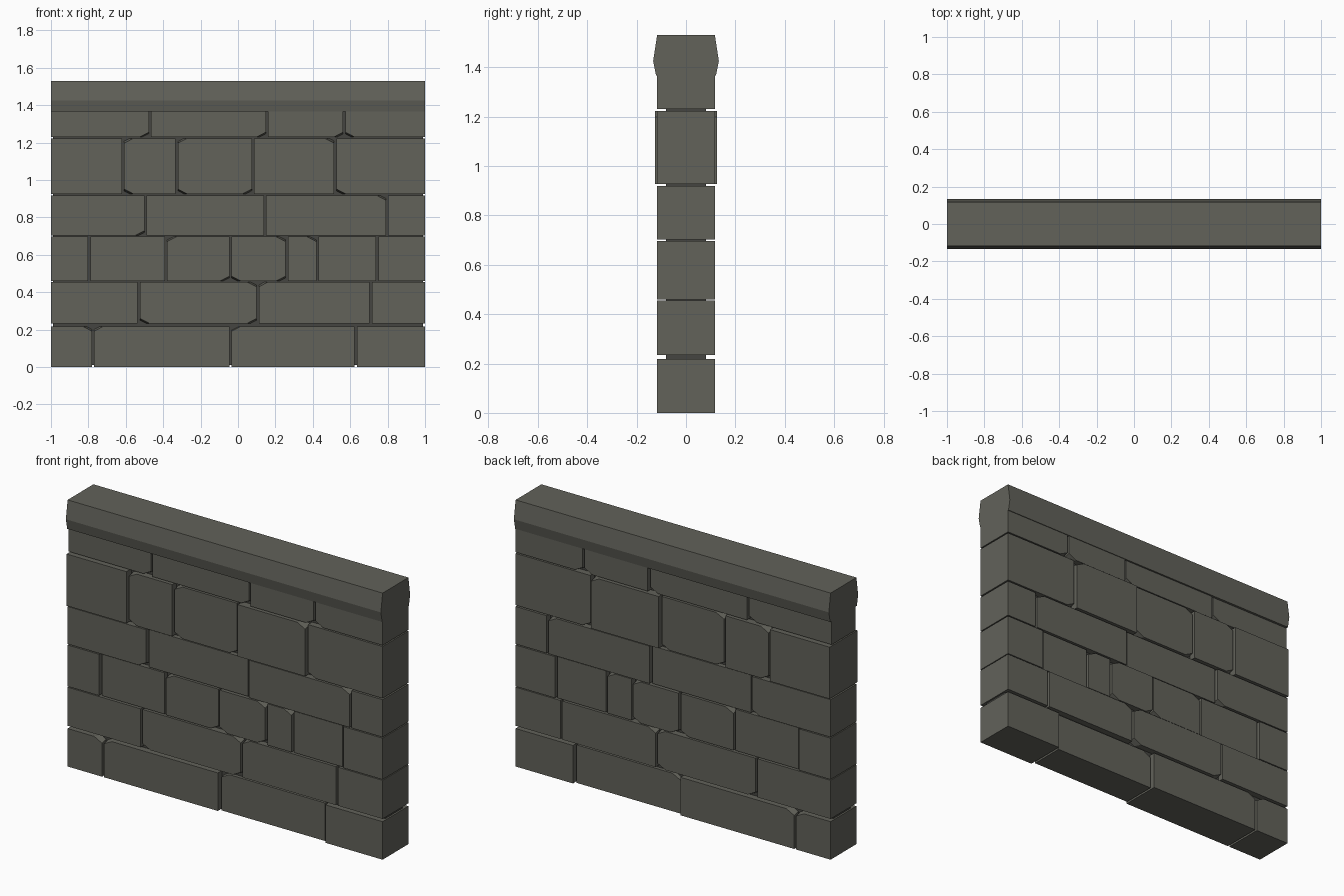
import bpy, bmesh
from mathutils import Vector

if "Cube" in bpy.data.objects:
    bpy.data.objects.remove(bpy.data.objects["Cube"])


def material(name, rgb):
    m = bpy.data.materials.new(name)
    m.diffuse_color = (*rgb, 1)
    m.use_nodes = True
    m.node_tree.nodes["Principled BSDF"].inputs["Base Color"].default_value = m.diffuse_color
    return m


STONE = material("grey_stone", (0.122, 0.122, 0.102))
MORTAR = material("dark_mortar", (0.06, 0.06, 0.053))
GAP = 0.012


def finish(bm, name, mat):
    bmesh.ops.recalc_face_normals(bm, faces=bm.faces)
    me = bpy.data.meshes.new(name)
    bm.to_mesh(me)
    bm.free()
    me.materials.append(mat)
    ob = bpy.data.objects.new(name, me)
    bpy.context.collection.objects.link(ob)
    return ob


def box(x0, x1, d, z0, z1):
    bm = bmesh.new()
    bmesh.ops.create_cube(bm, size=1)
    for v in bm.verts:
        v.co = (x1 if v.co.x > 0 else x0, d if v.co.y > 0 else -d,
                z1 if v.co.z > 0 else z0)
    return bm


def chip(bm, x, z, sx, sz, d):
    # knock off one corner on both the front and the back
    for sy in (-1, 1):
        a = Vector((x - sx * 0.05, sy * d, z))
        b = Vector((x, sy * d, z - sz * 0.026))
        c = Vector((x, sy * (d - 0.1), z))
        n = (b - a).cross(c - a).normalized()
        if n.dot(Vector((x, sy * d, z)) - a) < 0:
            n = -n
        geom = bm.verts[:] + bm.edges[:] + bm.faces[:]
        bmesh.ops.bisect_plane(bm, geom=geom, dist=1e-5, plane_co=a,
                               plane_no=n, clear_outer=True)
        bmesh.ops.holes_fill(bm, edges=[e for e in bm.edges if e.is_boundary])


# courses: bottom, top, joints, half depths, chips as "joint side height"
# (joint index, L/R stone of that joint, T/B corner)
COURSES = [
    (0.0, 0.218, [-0.775, -0.04, 0.63], [.117, .117, .1, .117],
     "0LT 0RT 1RT"),
    (0.234, 0.455, [-0.53, 0.105, 0.71], [.117, .117, .117, .117],
     "0RB 1LT 1RT 1LB"),
    (0.46, 0.697, [-0.795, -0.385, -0.04, 0.26, 0.425, 0.745],
     [.117, .108, .112, .117, .113, .109, .117], "1RT 2LB 2RB 3LT 3LB 4LT"),
    (0.703, 0.918, [-0.495, 0.145, 0.797], [.117, .107, .117, .117],
     "0LB 2LT"),
    (0.926, 1.223, [-0.615, -0.328, 0.08, 0.52],
     [.126, .12, .114, .126, .117], "0RT 0RB 1RT 1RB 2LB 3LT 3RB"),
    (1.23, 1.368, [-0.47, 0.155, 0.568], [.107, .111, .117, .117],
     "0LB 1LB 2LB 2RB"),
]

for r, (z0, z1, joints, depths, chips) in enumerate(COURSES):
    xs = [-1] + joints + [1]
    for i, d in enumerate(depths):
        x0 = xs[i] + (GAP / 2 if i else 0)
        x1 = xs[i + 1] - (GAP / 2 if i < len(joints) else 0)
        bm = box(x0, x1, d, z0, z1)
        for code in chips.split():
            j, side, top = int(code[0]), code[1] == "L", code[2] == "T"
            if (j if side else j + 1) == i:
                chip(bm, x1 if side else x0, z1 if top else z0,
                     1 if side else -1, 1 if top else -1, d)
        finish(bm, f"course_{r + 1}_stone_{i + 1}", STONE)

# mortar core behind the joints
finish(box(-0.99, 0.99, 0.08, 0.012, 1.4), "mortar_core", MORTAR)

# coping: profile swept along x
profile = [(0.121, 1.366), (0.133, 1.425), (0.117, 1.53)]
profile += [(-y, z) for y, z in reversed(profile)]
bm = bmesh.new()
face = bm.faces.new([bm.verts.new((-1, y, z)) for y, z in profile])
ext = bmesh.ops.extrude_face_region(bm, geom=[face], use_keep_orig=True)
for g in ext["geom"]:
    if isinstance(g, bmesh.types.BMVert):
        g.co.x = 1
finish(bm, "coping", STONE)
